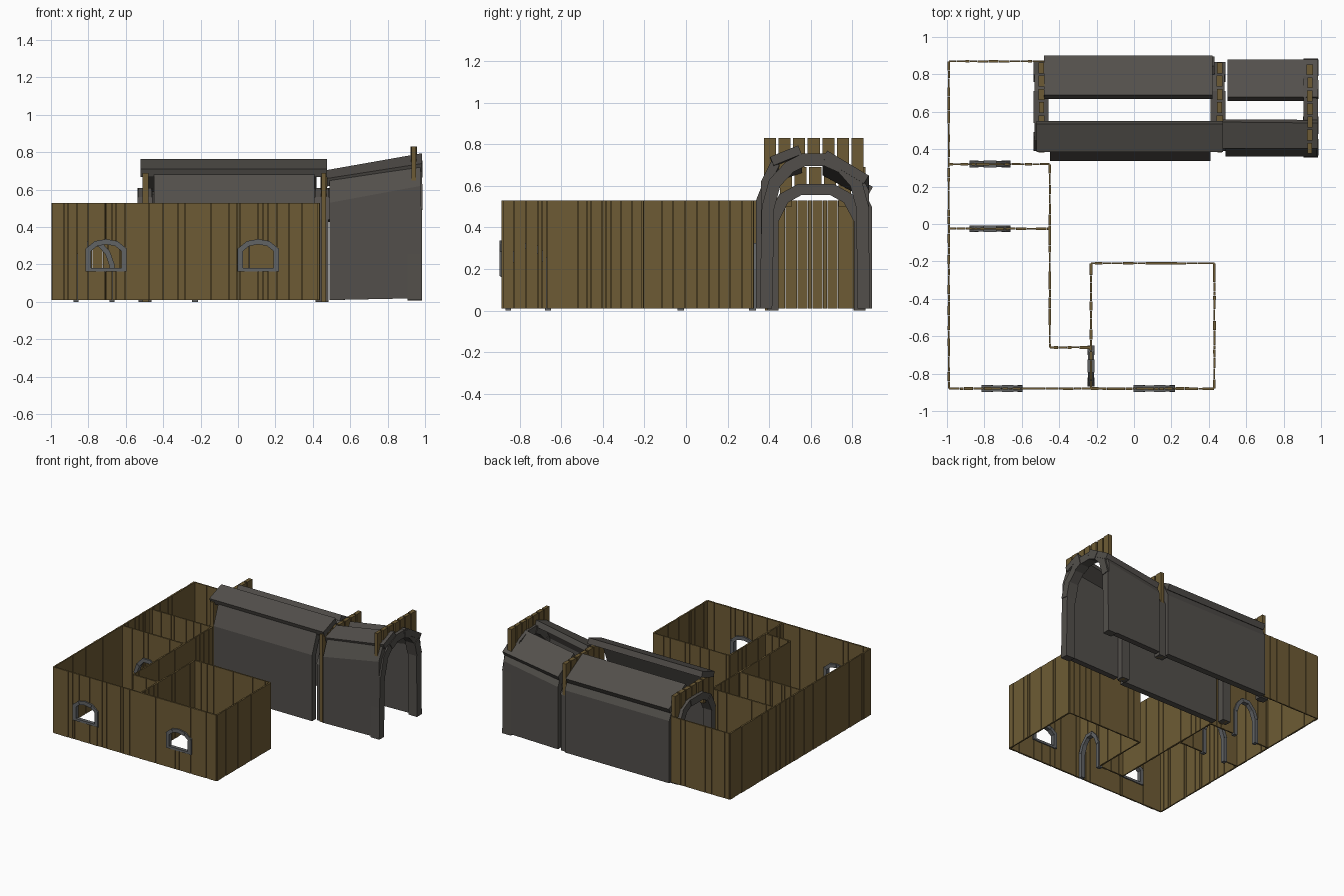
import bpy, bmesh, math, random
from mathutils import Vector

if "Cube" in bpy.data.objects:
    bpy.data.objects.remove(bpy.data.objects["Cube"])
random.seed(4)

def mat(name, c):
    m = bpy.data.materials.new(name)
    m.diffuse_color = (*c, 1)
    m.use_nodes = True
    m.node_tree.nodes["Principled BSDF"].inputs["Base Color"].default_value = m.diffuse_color
    return m

WOOD = mat("wood", (0.155, 0.105, 0.035))
ROCK = mat("rock", (0.085, 0.078, 0.07))
FRAME = mat("frame_stone", (0.12, 0.125, 0.13))

def finish(bm, name, m):
    bmesh.ops.recalc_face_normals(bm, faces=bm.faces)
    me = bpy.data.meshes.new(name)
    bm.to_mesh(me)
    bm.free()
    me.materials.append(m)
    ob = bpy.data.objects.new(name, me)
    bpy.context.collection.objects.link(ob)
    return ob

def hexa(bm, lo, hi):
    """Solid between two matching quads."""
    a = [bm.verts.new(p) for p in lo]
    b = [bm.verts.new(p) for p in hi]
    bm.faces.new(a)
    bm.faces.new(b)
    for i in range(4):
        j = (i + 1) % 4
        bm.faces.new((a[i], a[j], b[j], b[i]))

def inset(path, t):
    """Offset an open polyline to its right-hand side with mitred corners."""
    pts = [Vector(p) for p in path]
    nrm = []
    for p, q in zip(pts, pts[1:]):
        d = (q - p).normalized()
        nrm.append(Vector((d.y, -d.x)))
    out = []
    for i, p in enumerate(pts):
        n0, n1 = nrm[max(i - 1, 0)], nrm[min(i, len(nrm) - 1)]
        m = (n0 + n1).normalized()
        out.append(p + m * t / max(m.dot(n0), 0.4))
    return out

def arch(name, path, t, depth, place, m):
    """Arch made of separate mitred stones; place(u, w, z) maps to the world."""
    bm = bmesh.new()
    inner = inset(path, t)
    for i in range(len(path) - 1):
        d = depth / 2 * (1 + 0.14 * (i % 2))
        quad = [path[i], path[i + 1], inner[i + 1], inner[i]]
        hexa(bm, [place(p[0], -d, p[1]) for p in quad], [place(p[0], d, p[1]) for p in quad])
    return finish(bm, name, m)

# Opening outlines, local (u, z)
DOOR = [(-.11, 0), (-.11, .2), (-.085, .27), (-.035, .325), (.035, .325), (.085, .27), (.11, .2), (.11, 0)]
WINDOW = [(-.11, .165), (-.11, .285), (-.06, .325), (0, .336), (.06, .325), (.11, .285), (.11, .165)]

def height(path, u):
    for (u0, z0), (u1, z1) in zip(path[1:-1], path[2:-1]):
        if u0 <= u <= u1:
            return z0 + (z1 - z0) * (u - u0) / (u1 - u0)
    return path[1][1]

# Plank walls with optional opening
def wall(name, p, q, opening=None, at=0):
    p, q = Vector(p), Vector(q)
    L = (q - p).length
    d = (q - p) / L
    n = Vector((-d.y, d.x))
    def place(u, w, z):
        v = p + d * u + n * w
        return Vector((v.x, v.y, z))
    cuts, u = [0], 0
    while u < L - 0.07:
        u += random.choice((.022, .04, .05, .058))
        cuts.append(u)
    cuts.append(L)
    if opening:
        hole = [(x * .9, z if z < .2 else z - .01) for x, z in opening]
        cuts += [at + x for x, z in hole[1:-1]]
    cuts = sorted(cuts)
    bm = bmesh.new()
    def plank(a, b, za, zb, top_a, top_b):
        w = random.uniform(.004, .0075)
        e = (b - a) * .02
        a, b = a + e, b - e
        quad = [(a, za), (b, zb), (b, top_b), (a, top_a)]
        hexa(bm, [place(x, -w, z) for x, z in quad], [place(x, w, z) for x, z in quad])
    for a, b in zip(cuts, cuts[1:]):
        if b - a < .002:
            continue
        if opening and abs((a + b) / 2 - at) < hole[-1][0]:
            if hole[0][1] > .05:
                plank(a, b, .01, .01, hole[0][1] + .008, hole[0][1] + .008)
            plank(a, b, height(hole, a - at), height(hole, b - at), .53, .53)
        else:
            plank(a, b, .01, .01, .53, .53)
    finish(bm, name, WOOD)
    if opening:
        arch(name + "_frame", opening, .028, .032, lambda u, w, z: place(u + at, w, z), FRAME)
        if opening is WINDOW:
            bm = bmesh.new()
            hexa(bm, [place(at + x, w, .162) for x, w in ((-.11, -.014), (.11, -.014), (.11, .014), (-.11, .014))],
                 [place(at + x, w, .18) for x, w in ((-.11, -.014), (.11, -.014), (.11, .014), (-.11, .014))])
            finish(bm, name + "_sill", FRAME)

wall("outer_left_wall", (-.99, -.88), (-.99, .87))
wall("front_wall_left", (-.99, -.88), (-.23, -.88), WINDOW, .285)
wall("front_wall_right", (-.23, -.88), (.43, -.88), WINDOW, .338)
wall("back_wall", (-.99, .87), (-.48, .87))
wall("room_right_wall", (.43, -.88), (.43, -.21))
wall("room_back_wall", (-.23, -.21), (.43, -.21))
wall("room_left_wall", (-.23, -.88), (-.23, -.21), DOOR, .12)
wall("passage_wall", (-.45, -.66), (-.23, -.66))
wall("inner_long_wall", (-.45, -.66), (-.45, .32))
wall("divider_back", (-.99, .32), (-.45, .32), DOOR, .22)
wall("divider_middle", (-.99, -.025), (-.45, -.025), DOOR, .22)

# Tunnel slabs lofted between two (y, z) profiles
def slab(name, xa, pa, xb, pb, t):
    bm = bmesh.new()
    ia, ib = inset(pa, t), inset(pb, t)
    k = len(pa)
    rings = []
    for x, o, i in ((xa, pa, ia), (xb, pb, ib)):
        rings.append([bm.verts.new((x, p[0], p[1])) for p in list(o) + list(i)[::-1]])
    a, b = rings
    for i in range(2 * k):
        j = (i + 1) % (2 * k)
        bm.faces.new((a[i], a[j], b[j], b[i]))
    for r in rings:
        for i in range(k - 1):
            bm.faces.new((r[i], r[i + 1], r[2 * k - 2 - i], r[2 * k - 1 - i]))
    finish(bm, name, ROCK)

hall_front = [(.337, 0.01), (.337, .53), (.4, .69)]
slab("hall_front_side", -.45, hall_front, .41, hall_front, .05)
hall_roof = [(.385, .71), (.535, .765)]
slab("hall_front_roof", -.52, hall_roof, .475, hall_roof, .045)
hall_roof = [(.69, .715), (.9, .595)]
slab("hall_back_roof", -.48, hall_roof, .42, hall_roof, .045)
hall_back = [(.845, .6), (.895, .5), (.895, .01)]
slab("hall_back_side", -.48, hall_back, .43, hall_back, .05)

slab("entry_front_side", .49, [(.36, .01), (.36, .53), (.41, .65)],
     .975, [(.36, .02), (.36, .62), (.41, .72)], .045)
slab("entry_front_roof", .475, [(.405, .66), (.545, .705)], .985, [(.405, .74), (.54, .795)], .045)
slab("entry_back_roof", .5, [(.68, .69), (.88, .58)], .985, [(.68, .77), (.88, .65)], .045)
slab("entry_back_side", .5, [(.84, .59), (.88, .5), (.88, .01)],
     .975, [(.84, .66), (.88, .58), (.88, .02)], .045)

# Tunnel arches
SMALL = [(.39, 0), (.39, .44), (.45, .56), (.54, .61), (.71, .61), (.8, .56), (.865, .44), (.865, 0)]
LARGE = [(.355, .01), (.365, .5), (.4, .63), (.48, .715), (.56, .755), (.68, .755), (.77, .715),
         (.845, .63), (.88, .5), (.885, .01)]
for name, x, path, t, d in (("hall_inner_arch", -.497, SMALL, .055, .07),
                            ("hall_middle_arch", .45, SMALL, .055, .07),
                            ("entry_arch", .945, LARGE, .06, .075)):
    arch(name, path, t, d, lambda u, w, z, x=x: (x + w, u, z), ROCK)

# Upright planks over each arch
def fascia(name, x, y0, y1, bottoms, top):
    bm = bmesh.new()
    step = (y1 - y0) / len(bottoms)
    for i, zb in enumerate(bottoms):
        a, b = y0 + i * step + .006, y0 + (i + 1) * step - .006
        w = random.uniform(.012, .017)
        hexa(bm, [(x - w, a, zb), (x + w, a, zb), (x + w, b, zb), (x - w, b, zb)],
             [(x - w, a, top), (x + w, a, top), (x + w, b, top), (x - w, b, top)])
    finish(bm, name, WOOD)

low = [.0, .5, .57, .57, .57, .5, .0]
fascia("hall_inner_planks", -.495, .375, .87, low, .69)
fascia("hall_middle_planks", .458, .375, .87, low, .69)
fascia("entry_planks", .94, .37, .86, [.65, .67, .71, .71, .71, .67, .65], .83)
